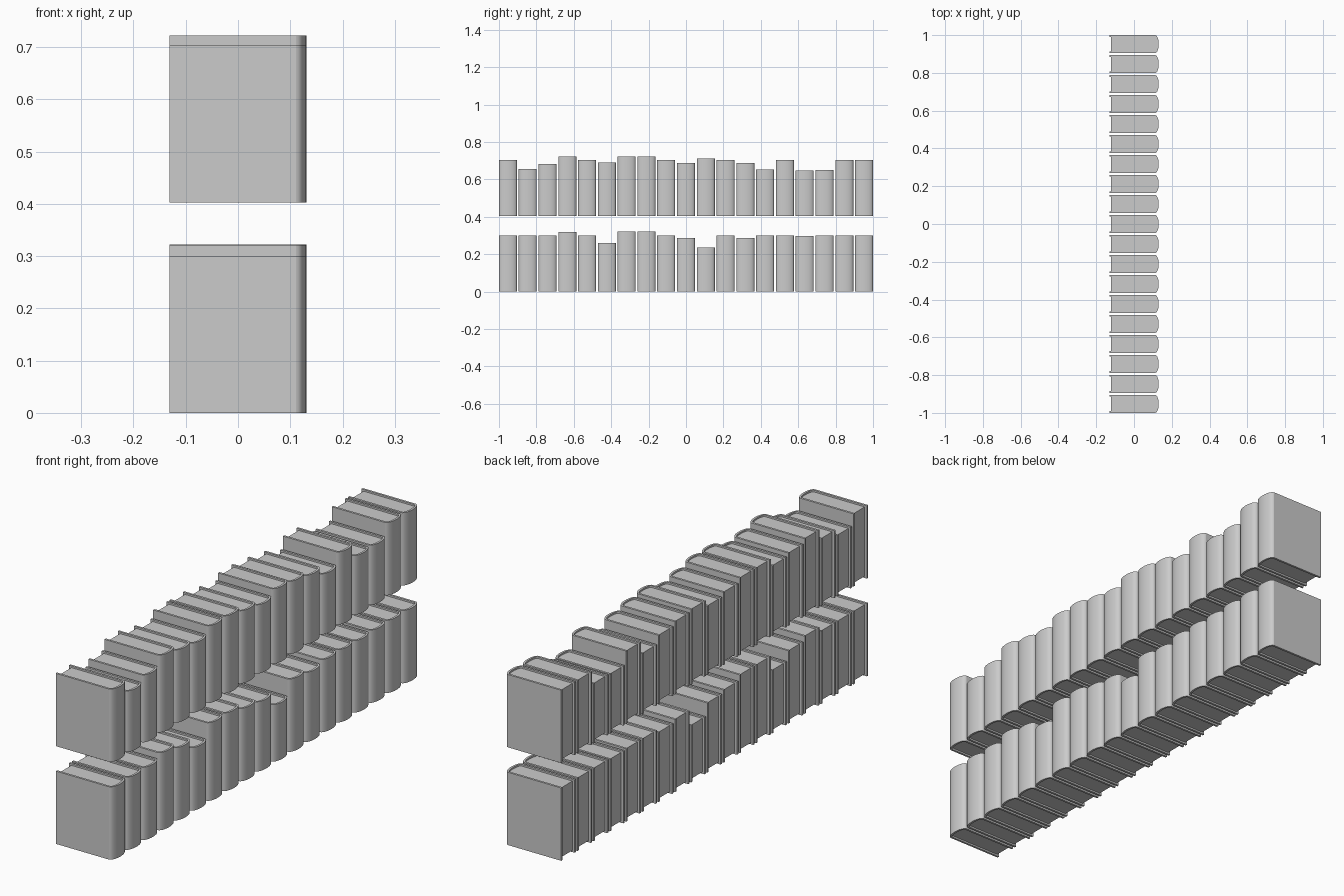
import bpy, bmesh
from math import sin, cos, pi

if "Cube" in bpy.data.objects:
    bpy.data.objects.remove(bpy.data.objects["Cube"])

N, W, T = 19, 0.096, 0.009          # books per row, book thickness, cover thickness
PITCH = (2 - W) / (N - 1)
ROWS = {
    "lower": (0.0, [.30, .30, .30, .32, .30, .26, .322, .322, .30, .287,
                    .235, .30, .287, .30, .30, .297, .30, .30, .30]),
    "upper": (0.403, [.30, .252, .278, .319, .30, .288, .319, .319, .30, .284,
                      .31, .30, .284, .25, .30, .245, .247, .30, .30]),
}


def arc(x, rx, ry, n=12):
    """Half ellipse bulging to +x, from -y to +y."""
    return [(x + rx * cos(a), ry * sin(a))
            for a in (-pi / 2 + pi * i / n for i in range(n + 1))]


def prism(name, quads, outline, z0, z1, y):
    """Extrude a 2D outline; quads lists the cap faces by outline index."""
    bm = bmesh.new()
    lo = [bm.verts.new((px, py, z0)) for px, py in outline]
    hi = [bm.verts.new((px, py, z1)) for px, py in outline]
    n = len(outline)
    for i in range(n):
        j = (i + 1) % n
        bm.faces.new((lo[i], lo[j], hi[j], hi[i]))
    for q in quads:
        bm.faces.new([hi[k] for k in q])
        bm.faces.new([lo[k] for k in reversed(q)])
    bmesh.ops.recalc_face_normals(bm, faces=bm.faces)
    for f in bm.faces:
        f.smooth = abs(f.normal.x) > 0.01 and abs(f.normal.z) < 0.5
    for e in bm.edges:
        if len(e.link_faces) == 2 and e.calc_face_angle() > 0.6:
            e.smooth = False
    me = bpy.data.meshes.new(name)
    bm.to_mesh(me)
    bm.free()
    ob = bpy.data.objects.new(name, me)
    ob.location.y = y
    bpy.context.collection.objects.link(ob)


# Cover: U-shaped shell with a rounded spine
outer = [(-.131, -W / 2)] + arc(.111, .02, W / 2) + [(-.131, W / 2)]
inner = [(-.131, -W / 2 + T)] + arc(.111, .02 - T, W / 2 - T) + [(-.131, W / 2 - T)]
m = len(outer)
cover = outer + inner[::-1]
cover_caps = [(i, i + 1, 2 * m - 2 - i, 2 * m - 1 - i) for i in range(m - 1)]

# Pages: block filling the cover, recessed at top, bottom and fore edge
pages = [(-.121, -W / 2 + T)] + arc(.111, .02 - T, W / 2 - T) + [(-.121, W / 2 - T)]
page_caps = [tuple(range(m))]

for row, (base, heights) in ROWS.items():
    for i, h in enumerate(heights):
        y = -1 + W / 2 + i * PITCH
        prism(f"{row}_book_cover_{i}", cover_caps, cover, base, base + h, y)
        prism(f"{row}_book_pages_{i}", page_caps, pages, base + .007, base + h - .007, y)
